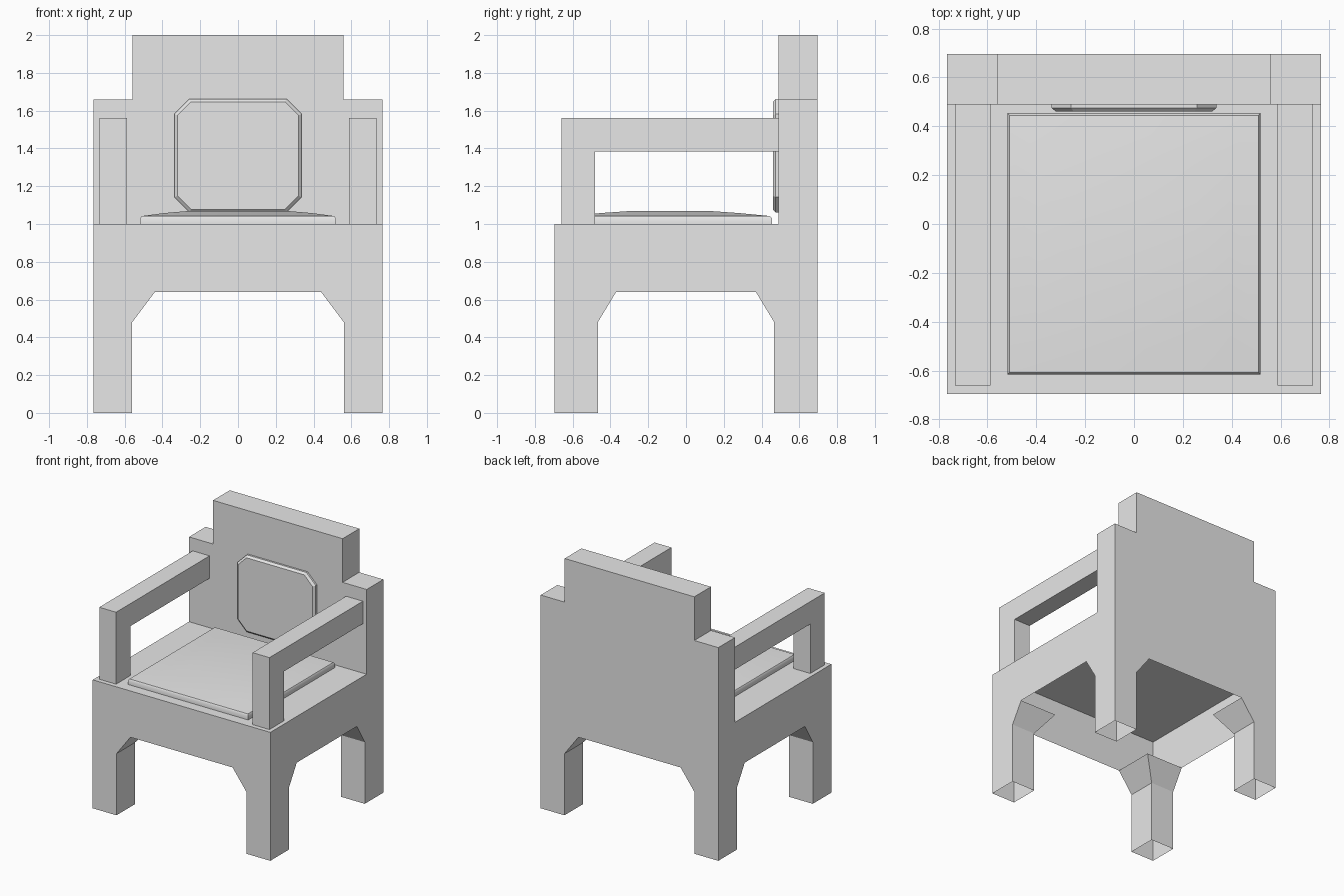
import bpy
import bmesh

if "Cube" in bpy.data.objects:
    bpy.data.objects.remove(bpy.data.objects["Cube"], do_unlink=True)

grey = bpy.data.materials.new("plain_grey")
grey.use_nodes = True
grey.diffuse_color = (0.8, 0.8, 0.8, 1)
grey.node_tree.nodes["Principled BSDF"].inputs["Base Color"].default_value = (0.8, 0.8, 0.8, 1)


def face(bm, points):
    return bm.faces.new([bm.verts.new(p) for p in points])


def finish(name, bm, smooth=None):
    bmesh.ops.remove_doubles(bm, verts=bm.verts, dist=0.0005)
    bmesh.ops.recalc_face_normals(bm, faces=bm.faces)
    mesh = bpy.data.meshes.new(name)
    bm.to_mesh(mesh)
    bm.free()
    mesh.materials.append(grey)
    obj = bpy.data.objects.new(name, mesh)
    bpy.context.collection.objects.link(obj)
    if smooth:
        bpy.ops.object.select_all(action='DESELECT')
        obj.select_set(True)
        bpy.context.view_layer.objects.active = obj
        bpy.ops.object.shade_smooth_by_angle(angle=smooth)
    return obj


def prism(name, profile, place, start, end, open_at=None):
    """Extrude a profile; sides lying on the height open_at are left out."""
    bm = bmesh.new()
    face(bm, [place(u, v, start) for u, v in profile])
    face(bm, [place(u, v, end) for u, v in profile])
    for a, b in zip(profile, profile[1:] + profile[:1]):
        if a[1] == b[1] == open_at:
            continue
        face(bm, [place(*a, start), place(*b, start), place(*b, end), place(*a, end)])
    return finish(name, bm)


def loft(name, rings, smooth):
    bm = bmesh.new()
    for low, high in zip(rings, rings[1:]):
        for i in range(len(low)):
            j = (i + 1) % len(low)
            face(bm, [low[i], low[j], high[j], high[i]])
    face(bm, rings[-1])
    return finish(name, bm, smooth)


def mirrored(half):
    """Complete a half profile across its vertical axis."""
    return half + [(-u, v) for u, v in reversed(half)]


# Hollow base: four arched walls, seat sheet, open-bottomed legs with braces
W, D, SEAT = 0.765, 0.695, 1.0
LEG_X, LEG_Y, LEG_Z = 0.56, 0.467, 0.48
ARCH_X, ARCH_Y, ARCH_Z = 0.44, 0.37, 0.64


def wall(half, leg, arch):
    return mirrored([(half, SEAT), (half, 0), (leg, 0), (leg, LEG_Z), (arch, ARCH_Z)])


bm = bmesh.new()
for s in (-1, 1):
    face(bm, [(u, s * D, v) for u, v in wall(W, LEG_X, ARCH_X)])
    face(bm, [(s * W, u, v) for u, v in wall(D, LEG_Y, ARCH_Y)])
    for t in (-1, 1):
        lx, ly, ax, ay, w, d = s * LEG_X, t * LEG_Y, s * ARCH_X, t * ARCH_Y, s * W, t * D
        face(bm, [(lx, d, 0), (lx, ly, 0), (lx, ly, LEG_Z), (lx, d, LEG_Z)])
        face(bm, [(w, ly, 0), (lx, ly, 0), (lx, ly, LEG_Z), (w, ly, LEG_Z)])
        face(bm, [(lx, d, LEG_Z), (lx, ly, LEG_Z), (ax, ay, ARCH_Z), (ax, d, ARCH_Z)])
        face(bm, [(w, ly, LEG_Z), (lx, ly, LEG_Z), (ax, ay, ARCH_Z), (w, ay, ARCH_Z)])
face(bm, [(-W, -D, SEAT), (W, -D, SEAT), (W, D, SEAT), (-W, D, SEAT)])
finish("seat_base", bm)

# Stepped backrest
BACK_Y = 0.49
prism("backrest", mirrored([(W, SEAT), (W, 1.66), (0.558, 1.66), (0.558, 2.0)]),
      lambda u, v, k: (u, k, v), BACK_Y, D, SEAT)

# Armrests: post and rail in one angled profile
arm = [(-0.66, SEAT), (-0.66, 1.56), (BACK_Y, 1.56), (BACK_Y, 1.385),
       (-0.483, 1.385), (-0.483, SEAT)]
for side, s in (("left", 1), ("right", -1)):
    prism(side + "_armrest", arm, lambda u, v, k: (k, u, v), s * 0.588, s * 0.733, SEAT)


# Seat cushion: low edge and softly domed top
def rect(x, front, back, z):
    return [(-x, front, z), (x, front, z), (x, back, z), (-x, back, z)]


loft("seat_cushion", [rect(0.518, -0.615, 0.455, SEAT), rect(0.518, -0.615, 0.455, 1.03),
                      rect(0.51, -0.607, 0.445, 1.042), rect(0.39, -0.45, 0.28, 1.058),
                      rect(0.25, -0.28, 0.11, 1.07)], 0.7)


# Back pad: clipped rectangle with a bevelled rim
def octagon(x, z, cut, y):
    half = [(x - cut, z), (x, z - cut), (x, cut - z), (x - cut, -z)]
    return [(u, y, v + 1.362) for u, v in mirrored(half)]


loft("back_pad", [octagon(0.337, 0.3, 0.08, BACK_Y), octagon(0.337, 0.3, 0.08, 0.475),
                  octagon(0.32, 0.285, 0.072, 0.46)], 0.5)
